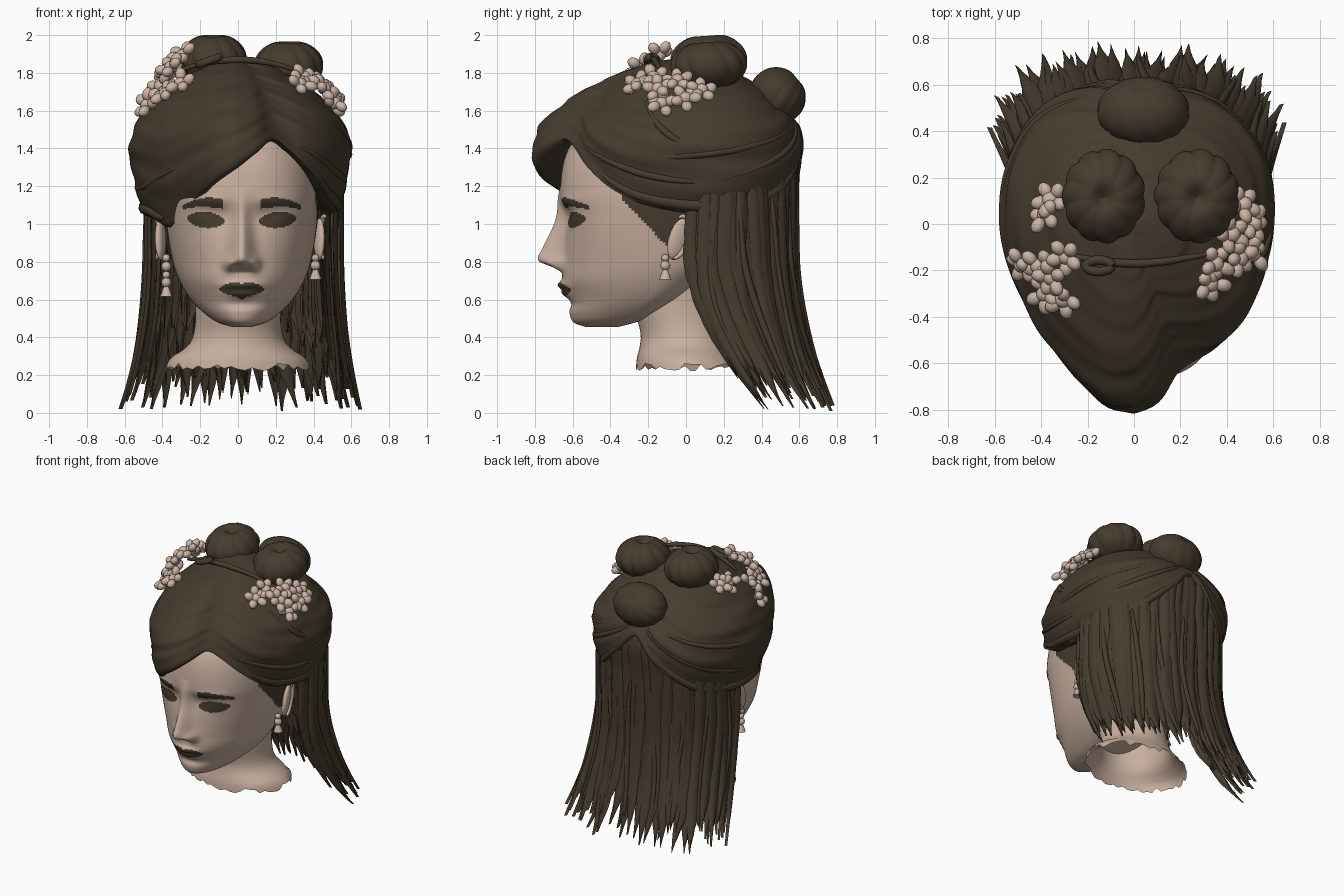
import bpy, bmesh, math, random
from math import sin, cos, pi, exp, radians
from mathutils import Vector, Matrix

random.seed(4)
if "Cube" in bpy.data.objects:
    bpy.data.objects.remove(bpy.data.objects["Cube"])


def material(name, rgb):
    m = bpy.data.materials.new(name)
    m.use_nodes = True
    m.diffuse_color = (*rgb, 1)
    m.node_tree.nodes["Principled BSDF"].inputs["Base Color"].default_value = (*rgb, 1)
    return m


SKIN = material("skin", (0.58, 0.43, 0.345))
HAIR = material("dark brown hair", (0.062, 0.045, 0.028))
PETAL = material("pale petal", (0.6, 0.455, 0.375))


def track(x, rows):
    """Smooth interpolation of a table whose first column is x."""
    if x <= rows[0][0]:
        return rows[0][1:]
    if x >= rows[-1][0]:
        return rows[-1][1:]
    i = next(k for k in range(len(rows) - 1) if rows[k + 1][0] >= x)
    a, b = rows[i], rows[i + 1]
    p, q = rows[max(i - 1, 0)], rows[min(i + 2, len(rows) - 1)]
    d = b[0] - a[0]
    t = (x - a[0]) / d
    out = []
    for c in range(1, len(a)):
        m0, m1 = (b[c] - p[c]) / (b[0] - p[0]) * d, (q[c] - a[c]) / (q[0] - a[0]) * d
        out.append((2*t**3 - 3*t*t + 1)*a[c] + (t**3 - 2*t*t + t)*m0
                   + (3*t*t - 2*t**3)*b[c] + (t**3 - t*t)*m1)
    return out


def finish(name, bm, mats, rule=None, angle=60):
    bmesh.ops.recalc_face_normals(bm, faces=bm.faces)
    if rule:
        for f in bm.faces:
            f.material_index = rule(f.calc_center_median())
    me = bpy.data.meshes.new(name)
    bm.to_mesh(me)
    bm.free()
    ob = bpy.data.objects.new(name, me)
    bpy.context.collection.objects.link(ob)
    for m in mats:
        me.materials.append(m)
    bpy.ops.object.select_all(action='DESELECT')
    ob.select_set(True)
    bpy.context.view_layer.objects.active = ob
    bpy.ops.object.shade_smooth_by_angle(angle=radians(angle))


def add_grid(bm, rows, closed=True):
    vs = [[bm.verts.new(p) for p in r] for r in rows]
    n = len(rows[0])
    for r0, r1 in zip(vs, vs[1:]):
        for j in range(n if closed else n - 1):
            k = (j + 1) % n
            bm.faces.new((r0[j], r0[k], r1[k], r1[j]))
    return vs


def add_ball(bm, pos, size, rot=Matrix(), detail=2):
    m = Matrix.Translation(pos) @ rot @ Matrix.Diagonal((*size, 1))
    bmesh.ops.create_icosphere(bm, subdivisions=detail, radius=1, matrix=m)


def tube(name, pts, radius, mat, tips=0.3):
    cu = bpy.data.curves.new(name, 'CURVE')
    cu.dimensions = '3D'
    cu.bevel_depth, cu.bevel_resolution, cu.use_fill_caps = radius, 3, True
    sp = cu.splines.new('POLY')
    sp.points.add(len(pts) - 1)
    for i, p in enumerate(pts):
        sp.points[i].co = (*p, 1)
        sp.points[i].radius = tips + (1 - tips) * max(0, sin(pi * i / (len(pts) - 1))) ** 0.5
    cu.materials.append(mat)
    bpy.context.collection.objects.link(bpy.data.objects.new(name, cu))


def blob(x, z, cx, cz, wx, wz):
    return exp(-((x - cx) / wx) ** 2 - ((z - cz) / wz) ** 2)


# Head: height, front, back, half width, centre depth, squareness of the section
HEAD = [(.455, -.53, -.36, .05, -.42, 2), (.475, -.59, -.28, .12, -.36, 2), (.52, -.615, -.15, .19, -.29, 2),
        (.6, -.625, .0, .27, -.2, 2), (.7, -.655, .12, .33, -.14, 2.1), (.8, -.65, .25, .365, -.1, 2.2),
        (1.0, -.64, .4, .4, -.06, 2.55), (1.2, -.665, .46, .415, -.05, 2.5), (1.42, -.61, .45, .4, -.03, 2.2),
        (1.6, -.42, .36, .3, .0, 2), (1.7, -.22, .2, .15, .0, 2)]
NOSE = [(.745, 0), (.77, .05), (.805, .13), (.87, .115), (1.0, .06), (1.1, .025), (1.2, 0)]
MID = .02


def face_push(x, z):
    x -= MID
    ax = abs(x)
    w = .038 + .025 * max(0, min(1, (1.1 - z) / .3))
    d = track(z, NOSE)[0] * exp(-(x / w) ** 2)
    d += .04 * blob(ax, z, .065, .785, .03, .035)
    d -= .025 * blob(ax, z, .14, 1.04, .09, .06)
    d += .012 * blob(ax, z, .19, 1.02, .08, .04)
    d += .012 * blob(ax, z, .19, 1.12, .13, .035)
    d += .03 * blob(x, z, 0, .675, .09, .022) + .022 * blob(x, z, 0, .632, .08, .02)
    d -= .015 * blob(x, z, 0, .575, .1, .025)
    return d


def head_colour(p):
    x, z = p.x - MID, p.z
    ax = abs(x)
    if p.y < -.34:
        eye = abs(z - 1.022 - .08 * (ax - .19)) < .043 * max(0, 1 - ((ax - .19) / .1) ** 2) ** .6
        brow = .1 < ax < .31 and abs(z - 1.115 + 1.5 * (ax - .18) ** 2) < .026 - .1 * max(0, ax - .18)
        lips = abs(z - .655 + .012 * exp(-(x / .02) ** 2)) < .041 * max(0, 1 - (x / .12) ** 2) ** .7
        return int(eye or brow or lips)
    return int(z > .87 + 1.05 * max(0, -.09 - p.y) + .4 * max(0, p.y))


rows = []
for i in range(171):
    z = .455 + 1.245 * i / 170
    front, back, hw, yc, square = track(z, HEAD)
    ring = []
    for j in range(250):
        u = 2 * pi * j / 250
        a = u - .45 * sin(u)
        s, c = sin(a), cos(a)
        k = (abs(s) ** square + abs(c) ** square) ** (-1 / square)
        x = MID + hw * s * k
        y = yc - c * k * ((yc - front) if c > 0 else (back - yc))
        ring.append((x, y - (face_push(x, z) if c > .2 else 0), z))
    rows.append(ring)
bm = bmesh.new()
vs = add_grid(bm, rows)
bm.faces.new(vs[0])
bm.faces.new(vs[-1])
finish("head", bm, [SKIN, HAIR], head_colour)

# Neck with a ragged lower edge
NECK = [(.24, -.265, .31, .38), (.29, -.26, .28, .36), (.35, -.245, .25, .27), (.42, -.24, .24, .235),
        (.55, -.27, .25, .225), (.75, -.25, .28, .24), (.95, -.2, .3, .24)]
rows = []
for i in range(24):
    z = .24 + .71 * i / 23
    f, b, hw = track(z, NECK)
    rows.append([(hw * sin(a), (f + b) / 2 - (b - f) / 2 * cos(a),
                  z + (random.uniform(-.02, .025) if i == 0 else 0)) for a in [2 * pi * j / 64 for j in range(64)]])
bm = bmesh.new()
add_grid(bm, rows)
finish("neck", bm, [SKIN])

# Swept hair: plan radius and hairline by angle (0 is front, 90 is left), scale by height
PLAN = [(0, .81, 1.31), (8, .765, 1.39), (16, .67, 1.45), (24, .635, 1.40), (34, .635, 1.31), (48, .62, 1.19),
        (62, .6, 1.12), (90, .595, 1.07), (118, .63, 1.07), (141, .64, 1.13), (165, .625, 1.33), (180, .62, 1.5),
        (195, .625, 1.33), (220, .635, 1.13), (242, .605, 1.07), (265, .575, 1.05), (285, .565, 1.04),
        (305, .58, 1.0), (318, .615, 1.0), (330, .655, 1.06), (344, .74, 1.17), (352, .795, 1.24), (360, .81, 1.31)]
RISE = [(.95, .84), (1.1, .89), (1.2, .955), (1.3, .99), (1.42, 1), (1.53, .95), (1.62, .83), (1.7, .69),
        (1.78, .49), (1.85, .25), (1.885, .01)]
TOP = 1.885


def on_cap(deg, z, lift=0):
    r = track(deg % 360, PLAN)[0] * track(z, RISE)[0] + lift
    a = radians(deg)
    return Vector((r * sin(a), -r * cos(a), z))


rows = [[] for _ in range(82)]
for j in range(180):
    deg = 2 * j
    edge = track(deg, PLAN)[1]
    for i in range(82):
        if i < 2:
            p = on_cap(deg, edge + (.03, -.012)[i])
            k = (.8, .94)[i]
            rows[i].append((p.x * k, p.y * k, p.z))
            continue
        t = (i - 2) / 79
        z = edge + (TOP - edge) * (1 - (1 - t) ** 2)
        wave = sin(34 * t + 2 * sin(radians(deg) * 2)) * .006 + sin(71 * t + radians(deg) * 2) * .003
        rows[i].append(on_cap(deg, z, wave * min(1, 4 * (1 - t))))
bm = bmesh.new()
add_grid(bm, rows)
finish("swept_hair", bm, [HAIR])

# Rolled edges, wrapped locks and a band over the crown
for name, a0, a1 in (("left_hair_roll", 40, 172), ("right_hair_roll", 188, 310)):
    tube(name, [on_cap(a, track(a, PLAN)[1] + .035, -.014) for a in range(a0, a1, 3)], .036, HAIR)
LOCKS = [(30, 100, 1.42, 1.22), (60, 160, 1.35, 1.52), (62, 100, 1.66, 1.38), (100, 175, 1.22, 1.56),
         (330, 255, 1.3, 1.2), (300, 200, 1.4, 1.55), (260, 186, 1.2, 1.55)]
for n, (a0, a1, z0, z1) in enumerate(LOCKS):
    tube(f"wrapped_lock_{n + 1}", [on_cap(a0 + (a1 - a0) * t, z0 + (z1 - z0) * t - .05 * sin(pi * t), -.012)
                                   for t in [i / 24 for i in range(25)]], .02, HAIR)
tube("crown_band", [(x, -.14 - .03 * cos(6 * x), 1.87 - .6 * x * x) for x in [-.33 + .03 * i for i in range(23)]],
     .018, HAIR)
tube("crown_curl", [(-.15 + .055 * cos(a), -.18 + .025 * sin(a), 1.865 + .02 * cos(a)) for a in
                    [i * pi / 8 for i in range(17)]], .022, HAIR, .8)


# Lobed buns
def bun(name, pos, size, tilt, lobes, groove, dimple):
    rings = []
    for i in range(25):
        ph = pi * (i + .02) / 24.04
        rings.append([])
        for j in range(88):
            a = 2 * pi * j / 88
            r = sin(ph) * (1 - groove + groove * abs(sin(lobes * (a + .25 * cos(ph)) / 2)) ** .6)
            h = cos(ph) * (1 - dimple * exp(-(r / .22) ** 2))
            rings[-1].append((r, a, h))
    m = Matrix.Translation(pos) @ Matrix.Rotation(radians(tilt), 4, 'X') @ Matrix.Diagonal((*size, 1))
    b = bmesh.new()
    add_grid(b, [[m @ Vector((r * cos(a), r * sin(a), h)) for r, a, h in ring] for ring in rings])
    finish(name, b, [HAIR])


bun("right_top_bun", (-.13, .12, 1.87), (.18, .205, .14), 4, 11, .08, .4)
bun("left_top_bun", (.27, .12, 1.84), (.185, .205, .135), 4, 11, .08, .4)
bun("back_bun", (.04, .485, 1.68), (.2, .155, .145), -50, 12, .04, .1)


# Long loose hair: overlapping ragged ribbons, closer to the head on the right
def fall(deg, z, lift):
    a = radians(deg)
    rear = max(0, -cos(a))
    s = min(track(max(z, 1.25), RISE)[0] - .04, .88 + .1 * rear)
    r = track(deg, PLAN)[0] * s + lift
    k = max(0, (.85 - z) / .82)
    side = (1 + .17 * k * k) * (1 - (.06 - .08 * k * k) * max(0, -sin(a)))
    return Vector((r * sin(a) * side, -r * cos(a) + k ** 1.8 * (.37 - .18 * rear), z))


def loose_hair(name, count, a0, a1, low, high, depth, half):
    b = bmesh.new()
    for i in range(count):
        mid = a0 + (a1 - a0) * i / (count - 1)
        tip, ph, skew = random.uniform(low, high), random.uniform(0, 6), random.uniform(-.7, .7)
        lift = depth + random.uniform(-.025, .012)
        top = min(1.6, track(mid, PLAN)[1] + .1)
        strip = []
        for k in range(25):
            t = k / 24
            z = top + (tip - top) * t
            taper = min(1, max(.05, (1 - t) / .18))
            w = half * taper * random.uniform(.9, 1.1)
            c = mid + 1.3 * sin(5 * z + ph) + half * skew * (1 - taper)
            strip.append([fall(c + w * s, z, lift + .018 * (1 - s * s)) for s in (-1, -.5, 0, .5, 1)])
        add_grid(b, strip, False)
    finish(name, b, [HAIR])


loose_hair("long_hair", 64, 94, 262, .01, .2, 0, 4.2)
loose_hair("inner_hair", 36, 99, 258, .27, .45, -.08, 5)
for n in range(9):
    deg, ph = 104 + 18 * n, random.uniform(0, 6)
    tube(f"loose_lock_{n + 1}", [fall(deg + 3 * sin(4 * z + ph), z, .006) for z in
                                 [1.15 - .04 * i for i in range(25)]], .02, HAIR)

# Ears and drop earrings, one set per side
for side, label, beads in ((1, "left", (.82, .78)), (-1, "right", (.82, .775, .73, .69))):
    lean = Matrix.Rotation(radians(-16), 4, 'X') @ Matrix.Rotation(radians(20 * side), 4, 'Z')
    bm = bmesh.new()
    add_ball(bm, (side * .42 + .01, -.04, .92), (.025, .055, .115), lean, 3)
    finish(label + "_ear", bm, [SKIN])
    tube(label + "_ear_rim", [Vector((side * .445 + .01, -.04, .93)) + lean @ Vector((0, .055 * cos(a), .115 * sin(a)))
                              for a in [-1.5 + .2 * i for i in range(19)]], .016, SKIN)
    bm = bmesh.new()
    spot = Vector((side * .395 + .015, -.11, 0))
    for n, z in enumerate(beads):
        r = .021 + .006 * (n % 2)
        add_ball(bm, spot + Vector((0, 0, z)), (r, r, r))
    bmesh.ops.create_cone(bm, cap_ends=True, segments=12, radius1=.032, radius2=.012, depth=.055,
                          matrix=Matrix.Translation(spot + Vector((0, 0, beads[-1] - .045))))
    finish(label + "_earring", bm, [PETAL], angle=40)


# Blossom clusters: rounded petals around each heart, by angle, height and lift
def blossoms(name, spots):
    b = bmesh.new()
    for deg, z, lift in spots:
        p = on_cap(deg, z)
        out = Vector((p.x, p.y, (z - 1.3) * .9)).normalized()
        p += out * lift
        rot = out.to_track_quat('Z', 'Y').to_matrix().to_4x4()
        add_ball(b, p, (.036, .036, .034))
        spin = random.uniform(0, 6)
        for k in range(5):
            a = spin + 2 * pi * k / 5
            q = p + rot @ Vector((.05 * cos(a), .05 * sin(a), random.uniform(-.015, .03)))
            add_ball(b, q, (.038, .03, .027), rot @ Matrix.Rotation(a, 4, 'Z') @ Matrix.Rotation(-.4, 4, 'Y'))
    finish(name, b, [PETAL])


blossoms("left_blossoms", [(52, 1.72, .03), (64, 1.74, .05), (72, 1.68, .06), (76, 1.62, .04),
                           (84, 1.72, .06), (90, 1.64, .05), (100, 1.68, .05)])
blossoms("right_blossoms", [(317, 1.71, .05), (308, 1.66, .05), (303, 1.74, .12), (294, 1.69, .06),
                            (290, 1.61, .04), (296, 1.79, .12), (264, 1.74, .06), (254, 1.75, .06)])
